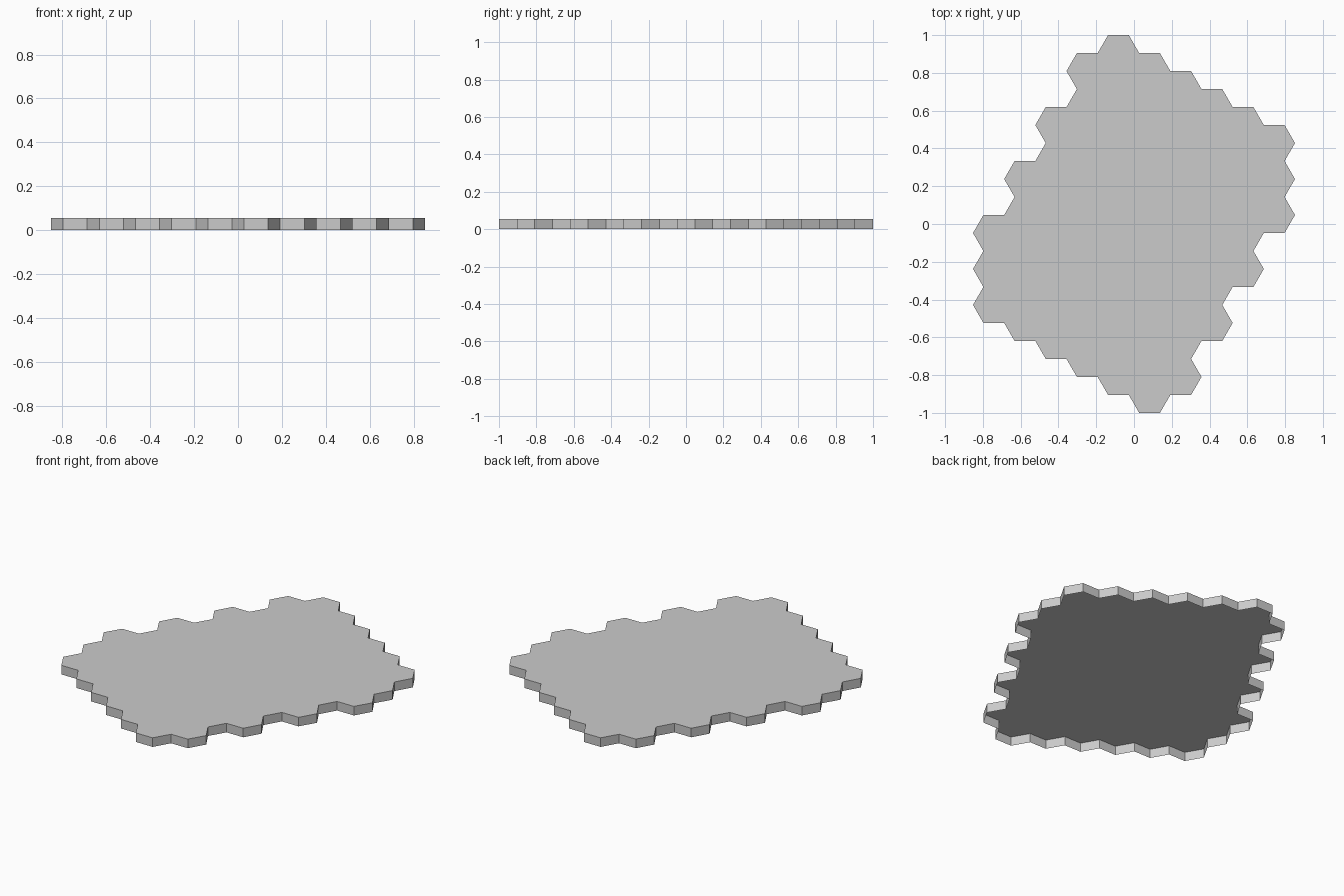
import bpy, bmesh
from math import sqrt, cos, sin, pi

if "Cube" in bpy.data.objects:
    bpy.data.objects.remove(bpy.data.objects["Cube"])

H = 2 / 10.5            # hexagon height across flats
R = H / sqrt(3)         # hexagon corner radius
THICK = 0.054

# Left half of the tile field: (hexagon count, top edge in half-heights)
LEFT = [(3, 0.5), (5, 3.5), (7, 6.5), (9, 9.5), (10, 10.5)]
# The right half is the left half turned by 180 degrees
RIGHT = [(n, 2 * n - top) for n, top in reversed(LEFT)]

bm = bmesh.new()


def add_hexagon(cx, cy):
    bm.faces.new([bm.verts.new((cx + R * cos(k * pi / 3), cy + R * sin(k * pi / 3), THICK))
                  for k in range(6)])


# Top sheet of flat-topped hexagons, column by column
for col, (count, top) in enumerate(LEFT + RIGHT):
    for row in range(count):
        add_hexagon((col - 4.5) * 1.5 * R, (top - 1 - 2 * row) * H / 2)
bmesh.ops.remove_doubles(bm, verts=bm.verts[:], dist=0.002)

# Skirt: only the outline drops to the ground, the underside stays open
rim = [e for e in bm.edges if e.is_boundary]
ext = bmesh.ops.extrude_edge_only(bm, edges=rim)
bmesh.ops.translate(bm, vec=(0, 0, -THICK),
                    verts=[g for g in ext["geom"] if isinstance(g, bmesh.types.BMVert)])
bmesh.ops.recalc_face_normals(bm, faces=bm.faces[:])

mesh = bpy.data.meshes.new("hexagon_tile_slab")
bm.to_mesh(mesh)
bm.free()
bpy.context.collection.objects.link(bpy.data.objects.new("hexagon_tile_slab", mesh))
